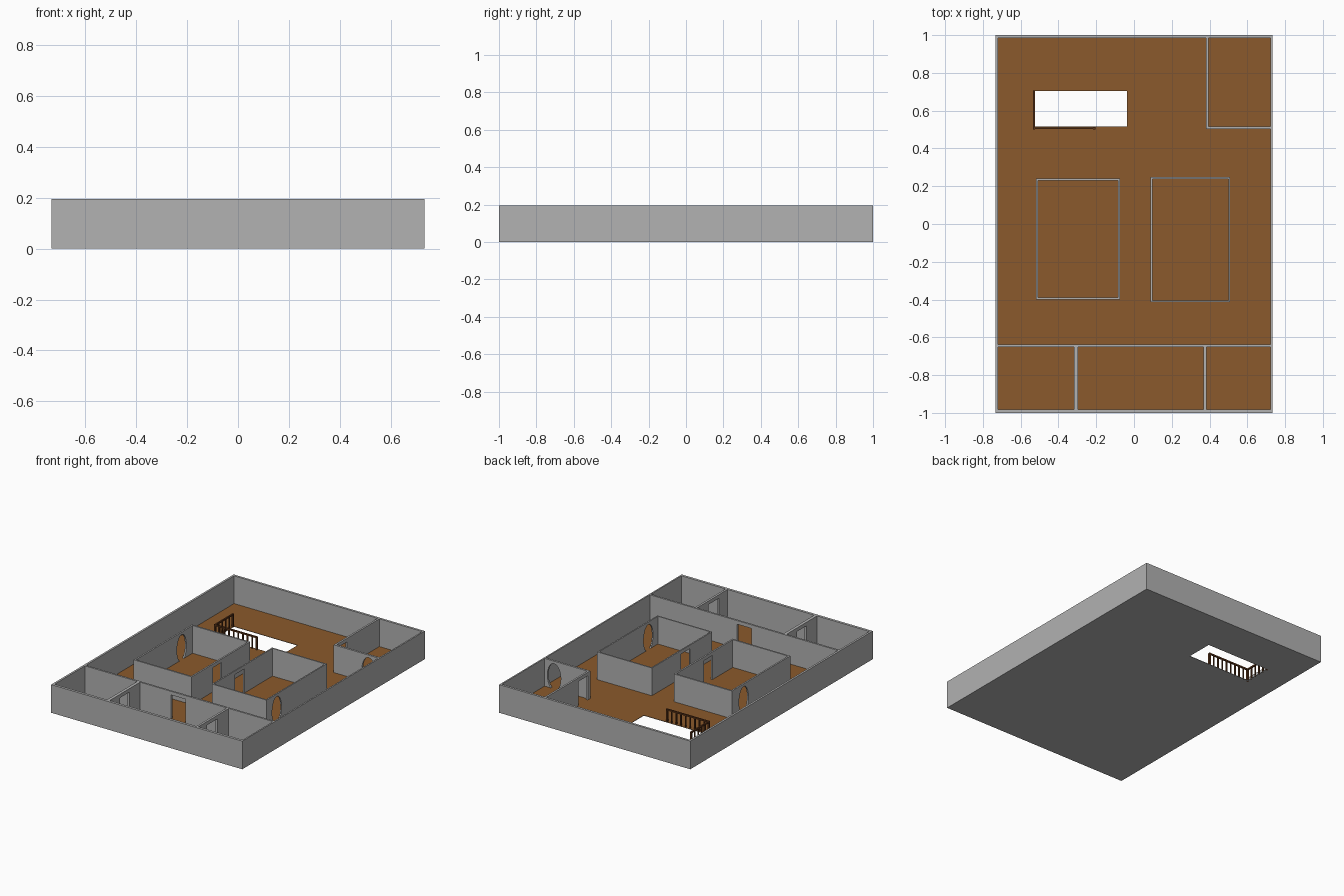
import bpy, bmesh, math
from mathutils import Vector

old = bpy.data.objects.get("Cube")
if old:
    bpy.data.objects.remove(old)

H = 0.195          # wall height
FLOOR = 0.003      # slab thickness


def material(name, rgb):
    m = bpy.data.materials.new(name)
    m.use_nodes = True
    m.diffuse_color = (*rgb, 1)
    m.node_tree.nodes["Principled BSDF"].inputs["Base Color"].default_value = (*rgb, 1)
    return m


GREY = material("wall_grey", (0.445, 0.445, 0.445))
BROWN = material("floor_brown", (0.258, 0.102, 0.025))
DARK = material("railing_dark_brown", (0.107, 0.034, 0.009))


def finish(name, bm, *mats):
    bmesh.ops.recalc_face_normals(bm, faces=bm.faces)
    me = bpy.data.meshes.new(name)
    bm.to_mesh(me)
    bm.free()
    for m in mats:
        me.materials.append(m)
    ob = bpy.data.objects.new(name, me)
    bpy.context.collection.objects.link(ob)
    return ob


def add_box(bm, lo, hi):
    lo, hi = Vector(lo), Vector(hi)
    verts = bmesh.ops.create_cube(bm, size=1)["verts"]
    for v in verts:
        v.co = (lo + hi) / 2 + Vector(a * b for a, b in zip(v.co, hi - lo))


def door(a, b, top=0.17):
    """Square doorway outline, cut up from the floor."""
    return [(a, 0), (a, top), (b, top), (b, 0)]


def arch(centre, half=0.052, top=0.178, steps=18):
    """Rounded oval opening that narrows toward the floor."""
    r = top / 2 + 0.004
    pts = []
    for i in range(steps + 1):
        t = math.radians(-65 - 310 * (i + 0.0) / steps + 0)
        t = math.radians(245 - 310 * i / steps)
        pts.append((centre + half * math.cos(t), max(0, top - r + r * math.sin(t))))
    pts[0] = (pts[0][0], 0)
    pts[-1] = (pts[-1][0], 0)
    return pts


def wall(name, axis, start, end, near, far, *openings):
    """Wall along x or y: its elevation outline, extruded through its thickness."""
    outline = [(start, 0)]
    for o in openings:
        outline += o
    outline += [(end, 0), (end, H), (start, H)]
    bm = bmesh.new()
    verts = [bm.verts.new((u, near, z) if axis == "x" else (near, u, z)) for u, z in outline]
    face = bm.faces.new(verts)
    new = bmesh.ops.extrude_face_region(bm, geom=[face])["geom"]
    d = far - near
    shift = (0, d, 0) if axis == "x" else (d, 0, 0)
    bmesh.ops.translate(bm, vec=shift, verts=[g for g in new if isinstance(g, bmesh.types.BMVert)])
    bmesh.ops.triangulate(bm, faces=[f for f in bm.faces if len(f.verts) > 4])
    return finish(name, bm, GREY)


def room(name, x0, x1, y0, y1, t, left_open=(), right_open=()):
    """Free-standing rectangular room with openings in its two side walls."""
    wall(name + "_front_wall", "x", x0, x1, y0, y0 + t)
    wall(name + "_back_wall", "x", x0, x1, y1 - t, y1)
    wall(name + "_low_x_wall", "y", y0 + t, y1 - t, x0, x0 + t, *left_open)
    wall(name + "_high_x_wall", "y", y0 + t, y1 - t, x1 - t, x1, *right_open)


# Floor slab with a stairwell hole, brown on top
X, Y = 0.733, 1.0
hx0, hx1, hy0, hy1 = -0.525, -0.037, 0.515, 0.705
bm = bmesh.new()
xs, ys = (-X + 0.004, hx0, hx1, X - 0.004), (-Y + 0.004, hy0, hy1, Y - 0.004)
grid = [[bm.verts.new((x, y, 0)) for y in ys] for x in xs]
for i in range(3):
    for j in range(3):
        if (i, j) != (1, 1):
            bm.faces.new((grid[i][j], grid[i + 1][j], grid[i + 1][j + 1], grid[i][j + 1]))
new = bmesh.ops.extrude_face_region(bm, geom=bm.faces[:])["geom"]
bmesh.ops.translate(bm, vec=(0, 0, FLOOR), verts=[g for g in new if isinstance(g, bmesh.types.BMVert)])
floor = finish("floor", bm, GREY, BROWN)
for p in floor.data.polygons:
    p.material_index = int(p.normal.z > 0.5)

# Outer walls
wall("outer_front_wall", "x", -X, X, -Y, -Y + 0.018)
wall("outer_back_wall", "x", -X, X, Y - 0.016, Y)
wall("outer_right_wall", "y", -Y + 0.018, Y - 0.016, -X, -X + 0.014)
wall("outer_left_wall", "y", -Y + 0.018, Y - 0.016, X - 0.01, X)

# Front row of rooms
wall("corridor_wall", "x", -X + 0.014, X - 0.01, -0.65, -0.637, door(-0.058, 0.054))
wall("front_partition_right", "y", -0.982, -0.65, -0.317, -0.296, door(-0.87, -0.765))
wall("front_partition_left", "y", -0.982, -0.65, 0.369, 0.384, door(-0.89, -0.775))

# Two central rooms
room("right_room", -0.52, -0.075, -0.40, 0.24, 0.011,
     [arch(0.11)], [door(-0.165, -0.072)])
room("left_room", 0.088, 0.508, -0.413, 0.248, 0.009,
     [door(-0.17, -0.07)], [arch(-0.30)])

# Back corner room
wall("corner_room_front_wall", "x", 0.382, X - 0.01, 0.503, 0.517, arch(0.65))
wall("corner_room_side_wall", "y", 0.517, Y - 0.016, 0.382, 0.395, door(0.53, 0.63))

# Stair railing: top rails plus evenly spaced balusters on two sides
bm = bmesh.new()
rx, ry, top = -0.53, 0.507, 0.092
ends = (Vector((-0.21, ry, 0)), Vector((rx, 0.70, 0)))
corner = Vector((rx, ry, 0))
for end, count in zip(ends, (10, 6)):
    lo = [min(a, b) - 0.005 for a, b in zip(corner, end)]
    hi = [max(a, b) + 0.005 for a, b in zip(corner, end)]
    add_box(bm, (lo[0], lo[1], top - 0.01), (hi[0], hi[1], top))
    for i in range(count):
        p = corner.lerp(end, i / (count - 1))
        r = 0.006 if i in (0, count - 1) else 0.004
        add_box(bm, (p.x - r, p.y - r, 0), (p.x + r, p.y + r, top - 0.005))
finish("stair_railing", bm, DARK)
